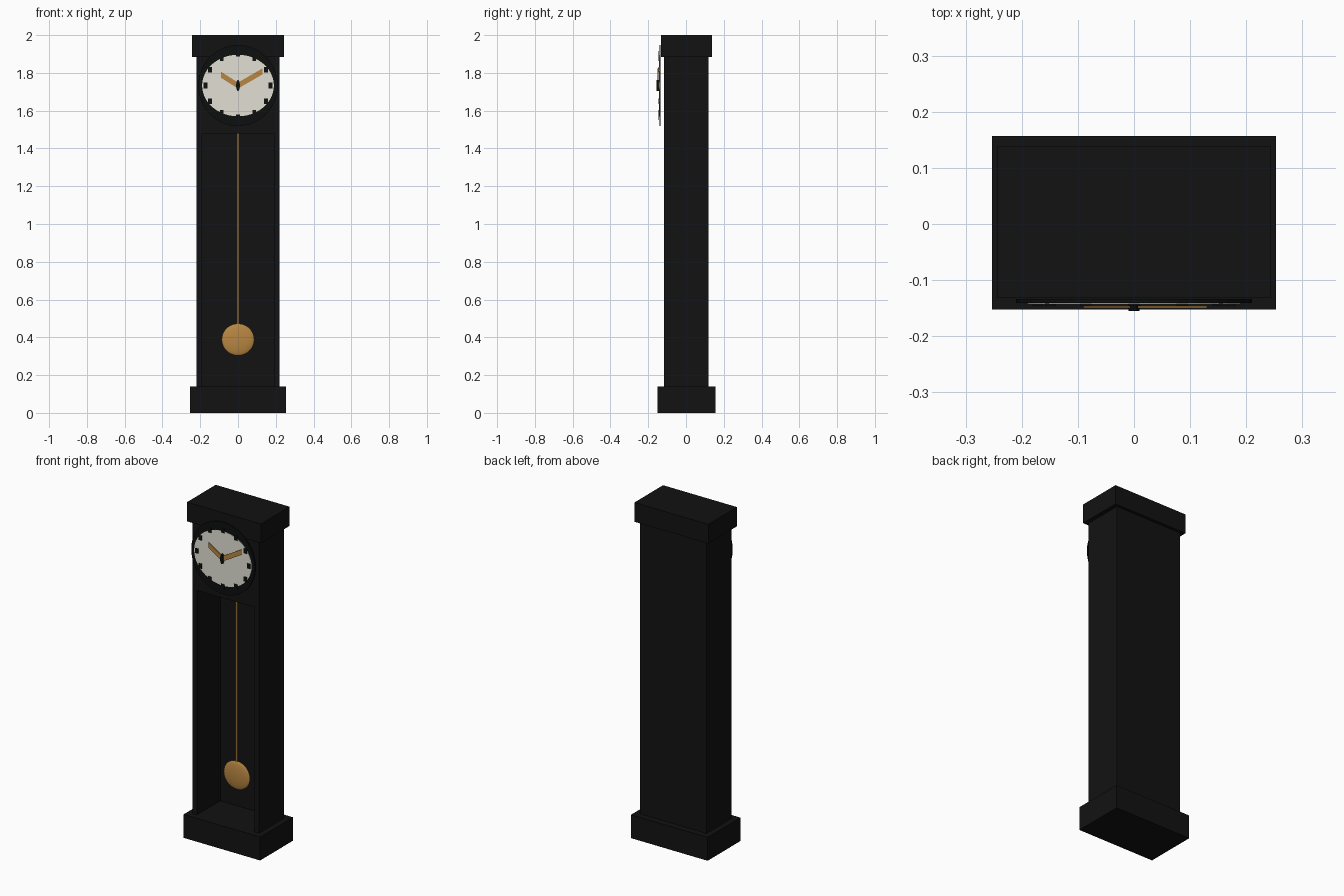
import bpy, bmesh, math

cube = bpy.data.objects.get("Cube")
if cube:
    bpy.data.objects.remove(cube, do_unlink=True)


def material(name, colour):
    m = bpy.data.materials.new(name)
    m.use_nodes = True
    m.diffuse_color = (*colour, 1)
    m.node_tree.nodes["Principled BSDF"].inputs["Base Color"].default_value = (*colour, 1)
    return m


BLACK = material("black_wood", (0.006, 0.006, 0.006))
DARK = material("bezel_black", (0.004, 0.005, 0.005))
CREAM = material("dial_cream", (0.76, 0.74, 0.66))
GOLD = material("brass", (0.48, 0.24, 0.055))


def add_object(name, bm, mat):
    bmesh.ops.recalc_face_normals(bm, faces=bm.faces)
    mesh = bpy.data.meshes.new(name)
    bm.to_mesh(mesh)
    bm.free()
    mesh.materials.append(mat)
    obj = bpy.data.objects.new(name, mesh)
    bpy.context.collection.objects.link(obj)
    return obj


def prism(name, outline, y0, y1, mat):
    """Extrude an x-z outline from y0 back to y1."""
    bm = bmesh.new()
    face = bm.faces.new([bm.verts.new((x, y0, z)) for x, z in outline])
    result = bmesh.ops.extrude_face_region(bm, geom=[face])
    for v in result["geom"]:
        if isinstance(v, bmesh.types.BMVert):
            v.co.y = y1
    return add_object(name, bm, mat)


def box(name, x0, x1, y0, y1, z0, z1, mat=BLACK):
    return prism(name, [(x0, z0), (x1, z0), (x1, z1), (x0, z1)], y0, y1, mat)


def oval(rx, rz, cz, n=48):
    steps = [2 * math.pi * i / n for i in range(n)]
    return [(rx * math.cos(a), cz + rz * math.sin(a)) for a in steps]


# Plinth and hood
box("base", -0.253, 0.253, -0.152, 0.157, 0, 0.14)
box("hood", -0.244, 0.244, -0.132, 0.138, 1.885, 2)

# Open-fronted case
box("case_back", -0.22, 0.22, 0.105, 0.12, 0.14, 1.885)
for side, s in (("left", 1), ("right", -1)):
    box("case_side_" + side, s * 0.19, s * 0.22, -0.116, 0.105, 0.14, 1.885)
box("dial_mount", -0.19, 0.19, -0.114, 0.105, 1.48, 1.885)

# Dial
CZ = 1.733
prism("bezel", oval(0.21, 0.215, CZ), -0.141, -0.134, DARK)
prism("dial", oval(0.19, 0.163, CZ), -0.143, -0.140, CREAM)
for i in range(12):
    a = math.radians(30 * i)
    x, z = 0.172 * math.cos(a), CZ + 0.168 * math.sin(a)
    box("hour_mark_%d" % (i + 1), x - 0.01, x + 0.01, -0.145, -0.142,
        z - 0.015, z + 0.015, DARK)


# Hands with upright ends
def hand(name, x, z):
    h = 0.016
    prism(name, [(0, CZ - h), (x, z - h), (x, z + h), (0, CZ + h)], -0.150, -0.146, GOLD)


hand("minute_hand", 0.13, 1.808)
hand("hour_hand", -0.09, 1.79)
prism("hand_hub", oval(0.01, 0.03, CZ, 16), -0.155, -0.142, DARK)

# Pendulum
box("pendulum_rod", -0.005, 0.005, -0.015, -0.005, 0.44, 1.49, GOLD)
bpy.ops.mesh.primitive_uv_sphere_add(segments=32, ring_count=16, radius=1,
                                     location=(0, -0.01, 0.388))
bob = bpy.context.object
bob.name = "pendulum_bob"
bob.scale = (0.087, 0.016, 0.085)
bob.data.materials.append(GOLD)
bpy.ops.object.shade_smooth()
